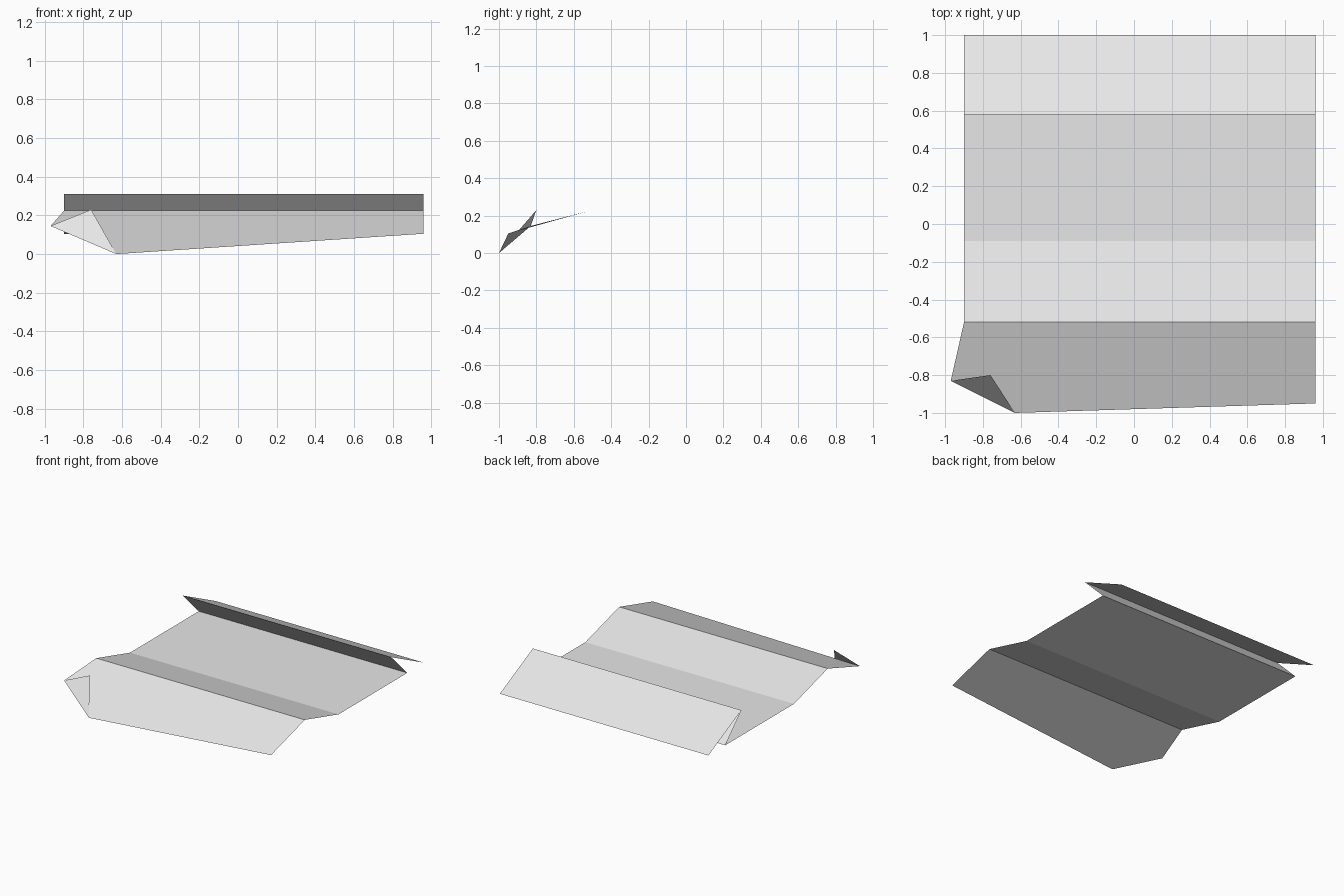
import bpy
import bmesh

cube = bpy.data.objects.get("Cube")
if cube:
    bpy.data.objects.remove(cube, do_unlink=True)

# One plain white material
white = bpy.data.materials.new("sheet_white")
white.use_nodes = True
colour = (0.8, 0.8, 0.8, 1.0)
white.diffuse_color = colour
white.node_tree.nodes["Principled BSDF"].inputs["Base Color"].default_value = colour

LEFT, RIGHT = -0.90, 0.96
LOW, RIDGE, TOP = 0.105, 0.225, 0.31

# Side profile (y, z) from the front ridge, over the valley, to the folded back flap
profile = [(-0.52, RIDGE), (-0.09, LOW), (0.785, LOW), (0.58, TOP), (1.0, LOW)]

bm = bmesh.new()
rows = [[bm.verts.new((x, y, z)) for x in (LEFT, RIGHT)] for y, z in profile]

# Pleated strips
for (a, b), (c, d) in zip(rows, rows[1:]):
    bm.faces.new((a, b, d, c))

# Sagging front panel, listed from its drooping corner
droop = bm.verts.new((-0.63, -1.0, 0.0))
front_corner = bm.verts.new((RIGHT, -0.95, LOW))
side_corner = bm.verts.new((-0.97, -0.83, 0.145))
bm.faces.new((droop, front_corner, rows[0][1], rows[0][0], side_corner))

# Dog-eared corner turned up over the panel
tip = bm.verts.new((-0.76, -0.80, 0.23))
bm.faces.new((droop, side_corner, tip))

mesh = bpy.data.meshes.new("folded_sheet")
bm.to_mesh(mesh)
bm.free()
mesh.materials.append(white)
sheet = bpy.data.objects.new("folded_sheet", mesh)
bpy.context.collection.objects.link(sheet)
